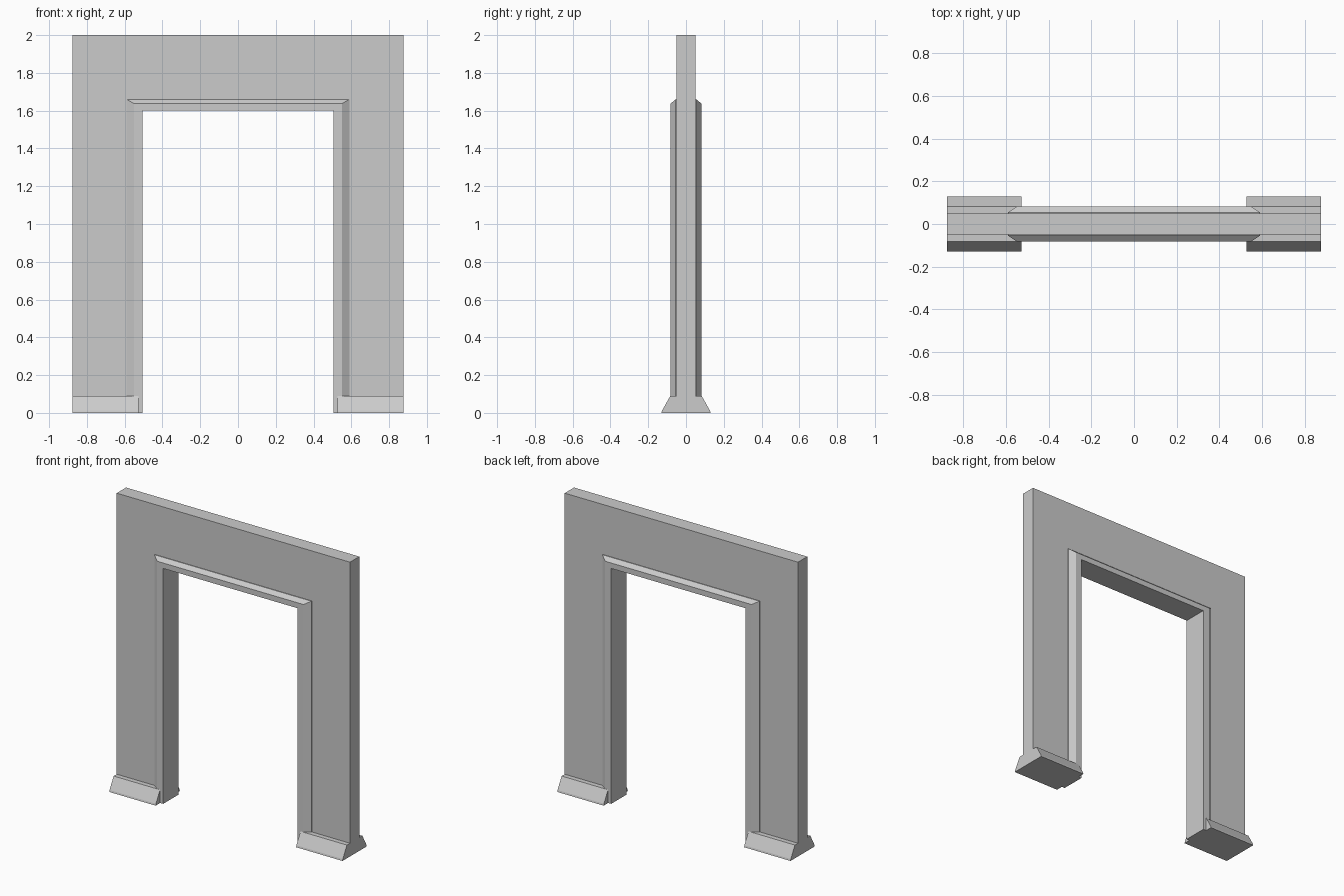
import bpy, bmesh

if "Cube" in bpy.data.objects:
    bpy.data.objects.remove(bpy.data.objects["Cube"])


def make_object(name, bm):
    bmesh.ops.recalc_face_normals(bm, faces=bm.faces)
    mesh = bpy.data.meshes.new(name)
    bm.to_mesh(mesh)
    bm.free()
    obj = bpy.data.objects.new(name, mesh)
    bpy.context.collection.objects.link(obj)
    return obj


def prism(name, points, axis, start, end):
    """Extrude a closed outline along x (points are y, z) or y (points are x, z)."""
    bm = bmesh.new()
    place = (lambda p: (start, *p)) if axis == "x" else (lambda p: (p[0], start, p[1]))
    face = bm.faces.new([bm.verts.new(place(p)) for p in points])
    new = bmesh.ops.extrude_face_region(bm, geom=[face])["geom"]
    offset = (end - start, 0, 0) if axis == "x" else (0, end - start, 0)
    bmesh.ops.translate(bm, vec=offset, verts=[v for v in new if isinstance(v, bmesh.types.BMVert)])
    return make_object(name, bm)


# Wall panel with doorway cut out
W, IN, TOP = 0.877, 0.505, 1.6
prism("wall", [(-W, 0), (-W, 2), (W, 2), (W, 0), (IN, 0), (IN, TOP), (-IN, TOP), (-IN, 0)],
      "y", -0.05, 0.05)

# Mitred door casing, bevelled on both faces: (half width, height, depth)
section = [(IN, TOP, -0.082), (0.55, 1.637, -0.082), (0.59, 1.66, -0.055),
           (0.59, 1.66, 0.055), (0.55, 1.637, 0.082), (IN, TOP, 0.082)]
bm = bmesh.new()
rings = [[bm.verts.new((side * x, y, z if up else 0)) for x, z, y in section]
         for side, up in ((-1, 0), (-1, 1), (1, 1), (1, 0))]
for a, b in zip(rings, rings[1:]):
    for i in range(len(section)):
        j = (i + 1) % len(section)
        bm.faces.new((a[i], a[j], b[j], b[i]))
bm.faces.new(rings[0])
bm.faces.new(rings[-1])
make_object("door_casing", bm)

# Sloped skirting at the foot of each leg
skirting = [(-0.13, 0), (-0.127, 0.012), (-0.083, 0.09), (0.083, 0.09), (0.127, 0.012), (0.13, 0)]
for name, side in (("left_skirting", -1), ("right_skirting", 1)):
    prism(name, skirting, "x", side * 0.528, side * W)
